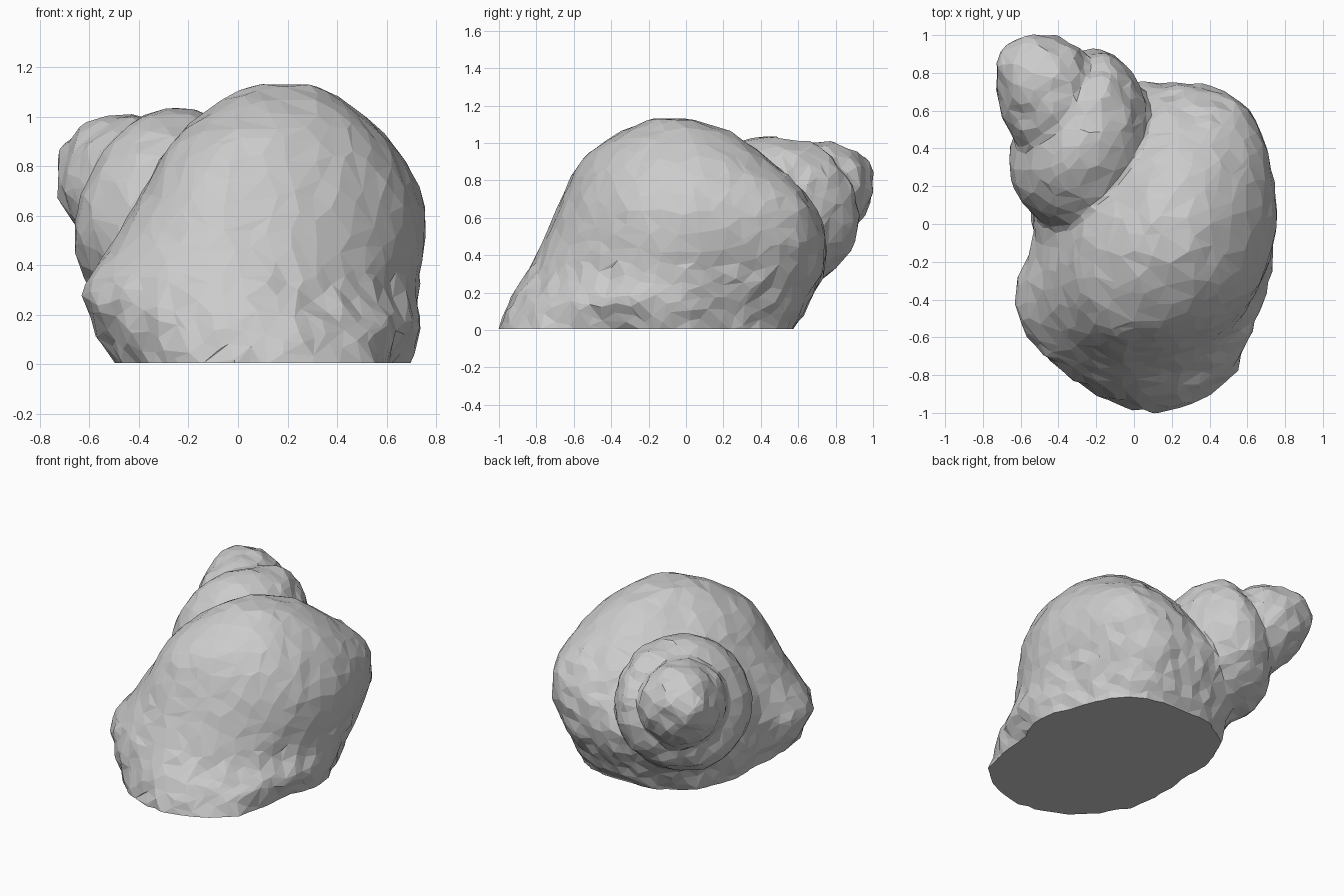
import bpy, bmesh, math
from mathutils import Vector, noise

if "Cube" in bpy.data.objects:
    bpy.data.objects.remove(bpy.data.objects["Cube"])


def spline(p, t, closed=False):
    """Catmull-Rom sample of a list of floats at position t."""
    i = int(math.floor(t))
    f = t - i
    n = len(p)
    a, b, c, d = [p[k % n] if closed else p[max(0, min(n - 1, k))] for k in range(i - 1, i + 3)]
    return b + 0.5 * f * (c - a + f * (2*a - 5*b + 4*c - d + f * (3*(b - c) + d - a)))


def add_loft(bm, rings):
    """Closed skin through a list of rings of equal point count."""
    vs = [[bm.verts.new(p) for p in r] for r in rings]
    n = len(vs[0])
    for a, b in zip(vs, vs[1:]):
        for i in range(n):
            j = (i + 1) % n
            bm.faces.new((a[i], a[j], b[j], b[i]))
    bm.faces.new(vs[0][::-1])
    bm.faces.new(vs[-1])


bm = bmesh.new()

# Body whorl: radii every 30 degrees around (0.1, -0.1), at rising heights
heights = [-0.06, 0.0, 0.15, 0.3, 0.5, 0.7, 0.9, 1.05, 1.13]
radii = [
    [.57, .58, .67, .66, .68, .62, .57, .66, .82, .89, .83, .58],
    [.59, .59, .68, .67, .70, .64, .58, .68, .82, .90, .82, .59],
    [.64, .63, .75, .76, .77, .69, .63, .77, .83, .84, .76, .67],
    [.62, .67, .83, .83, .82, .71, .64, .82, .80, .74, .66, .61],
    [.64, .73, .88, .84, .80, .69, .58, .67, .70, .64, .60, .60],
    [.62, .71, .84, .71, .58, .48, .47, .54, .60, .56, .54, .57],
    [.50, .57, .62, .50, .38, .35, .36, .41, .48, .46, .45, .48],
    [.34, .38, .40, .30, .20, .18, .18, .21, .25, .27, .29, .32],
    [.21, .21, .17, .10, .06, .05, .04, .04, .05, .07, .10, .16]]
SEG = 60
rings = []
for k in range((len(heights) - 1) * 4 + 1):
    t = k / 4
    ring = []
    for s in range(SEG):
        r = spline([spline(row, s * 12 / SEG, True) for row in radii], t)
        a = math.tau * s / SEG
        ring.append((0.1 + r * math.cos(a), -0.1 + r * math.sin(a), spline(heights, t)))
    rings.append(ring)
add_loft(bm, rings)

# Spire: stepped profile revolved about a tilted axis, sutures slanting round it
tip = Vector((-0.625, 0.92, 0.86))
axis = Vector((0.52, -0.74, -0.40)).normalized()
side = axis.cross(Vector((0, 0, 1))).normalized()
up = side.cross(axis)
profile = [(-.02, .08), (0, .115), (.05, .16), (.12, .21), (.20, .25), (.29, .275),
           (.35, .285), (.38, .31), (.43, .375), (.50, .415), (.57, .43), (.66, .43), (.80, .40), (.95, .25)]
us, rs = zip(*profile)
rings = []
for k in range((len(profile) - 1) * 3 + 1):
    u, r = spline(us, k / 3), spline(rs, k / 3)
    ring = []
    for s in range(48):
        a = math.tau * s / 48
        slant = 0.12 * math.cos(a) * min(1, max(0, u * 2.2))
        ring.append(tip + axis * (u + slant) + (side * math.cos(a) + up * math.sin(a)) * r)
    rings.append(ring)
add_loft(bm, rings)
bmesh.ops.recalc_face_normals(bm, faces=bm.faces)

mesh = bpy.data.meshes.new("shell")
bm.to_mesh(mesh)
bm.free()
shell = bpy.data.objects.new("shell", mesh)
bpy.context.collection.objects.link(shell)


def bake(obj):
    dg = bpy.context.evaluated_depsgraph_get()
    new = bpy.data.meshes.new_from_object(obj.evaluated_get(dg))
    obj.modifiers.clear()
    obj.data = new


# Fuse the whorls into one skin
remesh = shell.modifiers.new("fuse", 'REMESH')
remesh.mode = 'VOXEL'
remesh.voxel_size = 0.025
bake(shell)

# Weathered bumps, stronger near the worn lower edge
bm = bmesh.new()
bm.from_mesh(shell.data)
bm.normal_update()
moves = []
for v in bm.verts:
    low = 0.9 if v.co.z < 0.35 or v.co.y > 0.5 else 0.4
    h = 0.015 * noise.noise(v.co * 5) + 0.018 * noise.noise(v.co * 11)
    moves.append((v, v.normal * h * low))
for v, m in moves:
    v.co += m
bm.to_mesh(shell.data)
bm.free()

# Reduce to coarse irregular facets
reduce = shell.modifiers.new("facets", 'DECIMATE')
reduce.ratio = 0.075
reduce.use_collapse_triangulate = True
bake(shell)

# Slice the flat base
bm = bmesh.new()
bm.from_mesh(shell.data)
cut = bmesh.ops.bisect_plane(bm, geom=bm.verts[:] + bm.edges[:] + bm.faces[:],
                             plane_co=(0, 0, 0.005), plane_no=(0, 0, 1), clear_inner=True)
edges = [e for e in cut['geom_cut'] if isinstance(e, bmesh.types.BMEdge)]
bmesh.ops.holes_fill(bm, edges=edges, sides=0)
bmesh.ops.recalc_face_normals(bm, faces=bm.faces)
for f in bm.faces:
    f.smooth = False
bm.to_mesh(shell.data)
bm.free()
shell.data.name = "shell"
